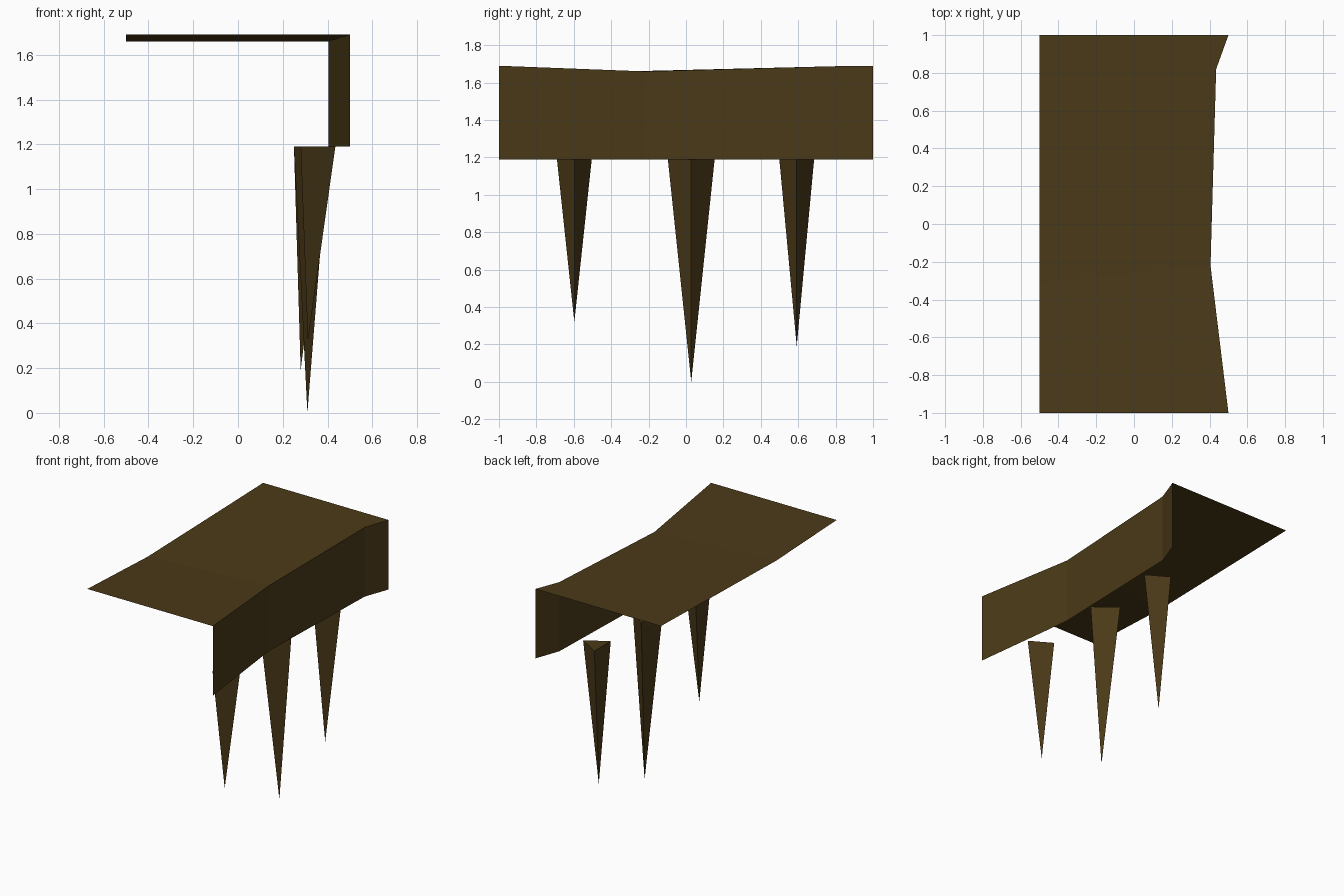
import bpy

if "Cube" in bpy.data.objects:
    bpy.data.objects.remove(bpy.data.objects["Cube"])

mat = bpy.data.materials.new("dark_earth")
mat.diffuse_color = (0.07, 0.042, 0.009, 1)
mat.use_nodes = True
mat.node_tree.nodes["Principled BSDF"].inputs["Base Color"].default_value = mat.diffuse_color


def make_object(name, verts, faces):
    mesh = bpy.data.meshes.new(name)
    mesh.from_pydata(verts, [], faces)
    mesh.materials.append(mat)
    obj = bpy.data.objects.new(name, mesh)
    bpy.context.collection.objects.link(obj)
    return obj


# Rim stations: back edge (y, z) and front edge (x, y, z)
BACK = [(-1, 1.69), (-0.314, 1.66), (0.5, 1.678), (1, 1.69)]
FRONT = [(0.5, -1, 1.69), (0.405, -0.22, 1.66), (0.435, 0.82, 1.688), (0.5, 1, 1.69)]
WALL_BOTTOM = 1.19

# Ground sheet folding down into the cliff wall (open, single skin)
rows = []
for (by, bz), (fx, fy, fz) in zip(BACK, FRONT):
    rows += [(-0.5, by, bz), (fx, fy, fz), (fx, fy, WALL_BOTTOM)]
faces = []
for i in range(len(BACK) - 1):
    a, b = 3 * i, 3 * i + 3
    faces += [(a, a + 1, b + 1, b), (a + 1, a + 2, b + 2, b + 1)]
make_object("ledge_and_wall", rows, faces)


# Three-sided hanging spikes with the ridge facing the wall side
def spike(name, x, y, half_width, tip_x, tip_z):
    verts = [(x, y - half_width, WALL_BOTTOM), (x + 0.155, y, WALL_BOTTOM),
             (x, y + half_width, WALL_BOTTOM), (tip_x, y, tip_z)]
    make_object(name, verts, [(0, 1, 2), (1, 0, 3), (2, 1, 3), (0, 2, 3)])


spike("front_spike", 0.28, -0.597, 0.093, 0.312, 0.32)
spike("middle_spike", 0.25, 0.028, 0.125, 0.31, 0.0)
spike("back_spike", 0.25, 0.592, 0.093, 0.28, 0.19)
